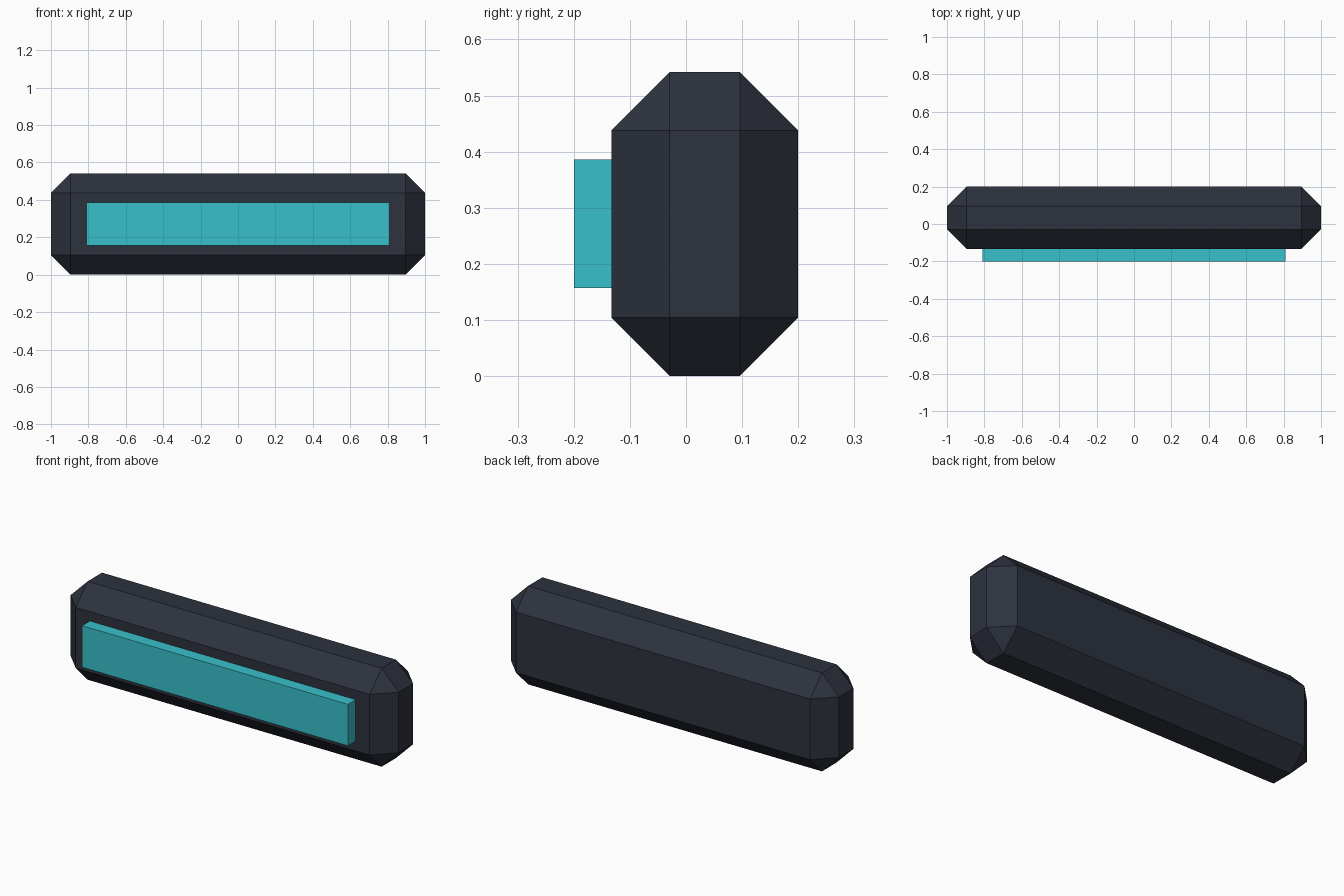
import bpy, bmesh
from mathutils import Vector

if "Cube" in bpy.data.objects:
    bpy.data.objects.remove(bpy.data.objects["Cube"])


def box(name, lo, hi, color, chamfer=0.0):
    lo, hi = Vector(lo), Vector(hi)
    bm = bmesh.new()
    bmesh.ops.create_cube(bm, size=1)
    bmesh.ops.scale(bm, vec=hi - lo, verts=bm.verts)
    if chamfer:
        bmesh.ops.bevel(bm, geom=bm.edges[:], offset=chamfer, offset_type='OFFSET',
                        segments=1, affect='EDGES')
    bmesh.ops.translate(bm, vec=(lo + hi) / 2, verts=bm.verts)
    mesh = bpy.data.meshes.new(name)
    bm.to_mesh(mesh)
    bm.free()
    mat = bpy.data.materials.new(name + "_color")
    mat.diffuse_color = (*color, 1)
    mat.use_nodes = True
    mat.node_tree.nodes["Principled BSDF"].inputs["Base Color"].default_value = mat.diffuse_color
    mesh.materials.append(mat)
    obj = bpy.data.objects.new(name, mesh)
    bpy.context.collection.objects.link(obj)
    return obj


# Chamfered dark housing
box("housing", (-1, -0.133, 0), (1, 0.2, 0.542), (0.026, 0.032, 0.048), 0.104)

# Raised teal light panel, partly sunk into the front face
box("light_panel", (-0.81, -0.2, 0.157), (0.81, -0.067, 0.386), (0.04, 0.53, 0.6))
